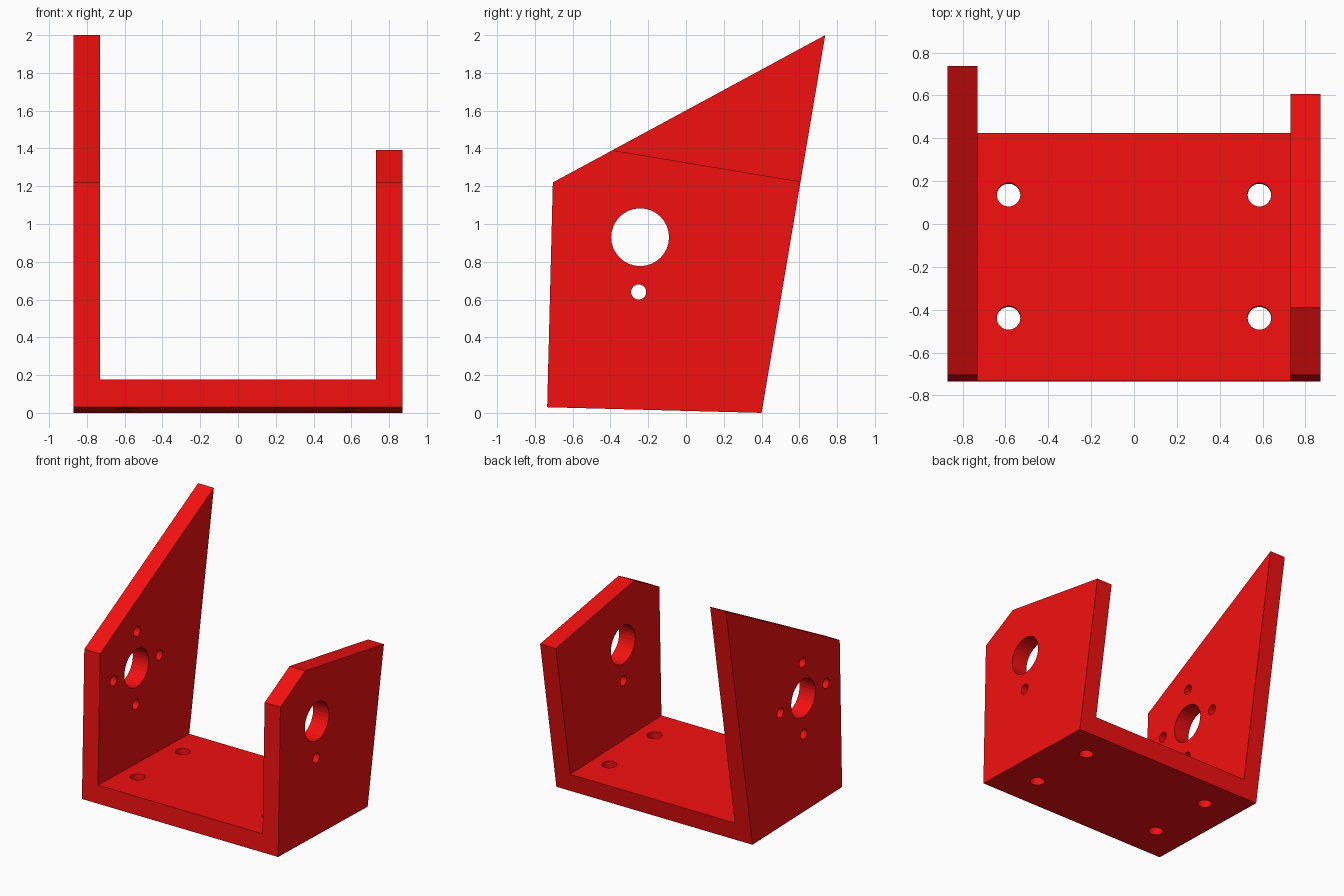
import bpy, bmesh, math
from mathutils import Matrix, Vector

if "Cube" in bpy.data.objects:
    bpy.data.objects.remove(bpy.data.objects["Cube"])

TILT = math.atan2(0.03, 1.135)          # whole bracket leans slightly
HALF, INNER = 0.87, 0.73                # outer and inner half widths


def new_object(name, bm):
    bmesh.ops.recalc_face_normals(bm, faces=bm.faces[:])
    mesh = bpy.data.meshes.new(name)
    bm.to_mesh(mesh)
    bm.free()
    obj = bpy.data.objects.new(name, mesh)
    bpy.context.collection.objects.link(obj)
    return obj


def prism(name, profile, x0, x1):
    """Extrude a (y, z) profile along x."""
    bm = bmesh.new()
    face = bm.faces.new([bm.verts.new((x0, y, z)) for y, z in profile])
    ext = bmesh.ops.extrude_face_region(bm, geom=[face])
    moved = [v for v in ext["geom"] if isinstance(v, bmesh.types.BMVert)]
    bmesh.ops.translate(bm, verts=moved, vec=(x1 - x0, 0, 0))
    return new_object(name, bm)


def drill(name, centre, radius, length, rotation, sides=32):
    bm = bmesh.new()
    bmesh.ops.create_cone(bm, cap_ends=True, segments=sides, radius1=radius,
                          radius2=radius, depth=length,
                          matrix=Matrix.Translation(centre) @ rotation)
    return new_object(name, bm)


def cut(target, cutter):
    cutter.hide_render = True
    mod = target.modifiers.new("cut", 'BOOLEAN')
    mod.operation = 'DIFFERENCE'
    mod.solver = 'EXACT'
    mod.object = cutter
    bpy.context.view_layer.objects.active = target
    bpy.ops.object.modifier_apply(modifier=mod.name)
    bpy.data.objects.remove(cutter)


# Solid block with the tall side profile
bracket = prism("mounting_bracket",
                [(-0.735, 0.03), (0.40, 0.0), (0.737, 2.0), (-0.705, 1.22)],
                -HALF, HALF)

# Channel between the side plates, leaving the base
slope = -math.tan(TILT)
cut(bracket, prism("channel_cutter",
                   [(-1, 0.177 + slope * -0.27), (1, 0.177 + slope * 1.73),
                    (1, 2.5), (-1, 2.5)], -INNER, INNER))

# Shorter right plate
cut(bracket, prism("right_top_cutter",
                   [(-1, 1.4925), (1, 1.159), (1, 2.5), (-1, 2.5)], 0.2, 1.2))

# Large shaft hole and small lower hole through both plates
along_x = Matrix.Rotation(math.pi / 2, 4, 'Y')
tilt = Matrix.Rotation(-TILT, 4, 'X')
shaft = Vector((0, -0.243, 0.93))
cut(bracket, drill("shaft_cutter", shaft, 0.153, 3, along_x))
for i, (dy, dz) in enumerate([(0, -1), (1, 0), (0, 1), (-1, 0)]):
    pos = shaft + tilt @ Vector((0, dy * 0.29, dz * 0.29))
    if i > 0:
        pos.x = -0.8                    # the other three only on the left plate
    cut(bracket, drill("screw_cutter", pos, 0.04, 3 if i == 0 else 0.6, along_x))

# Four mounting holes in the base
for x in (-0.585, 0.585):
    for y in (-0.44, 0.135):
        cut(bracket, drill("base_hole_cutter", Vector((x, y, 0.09)), 0.055, 0.6, tilt))

red = bpy.data.materials.new("red")
red.diffuse_color = (0.9, 0.005, 0.005, 1)
red.use_nodes = True
red.node_tree.nodes["Principled BSDF"].inputs["Base Color"].default_value = red.diffuse_color
bracket.data.materials.clear()
bracket.data.materials.append(red)
